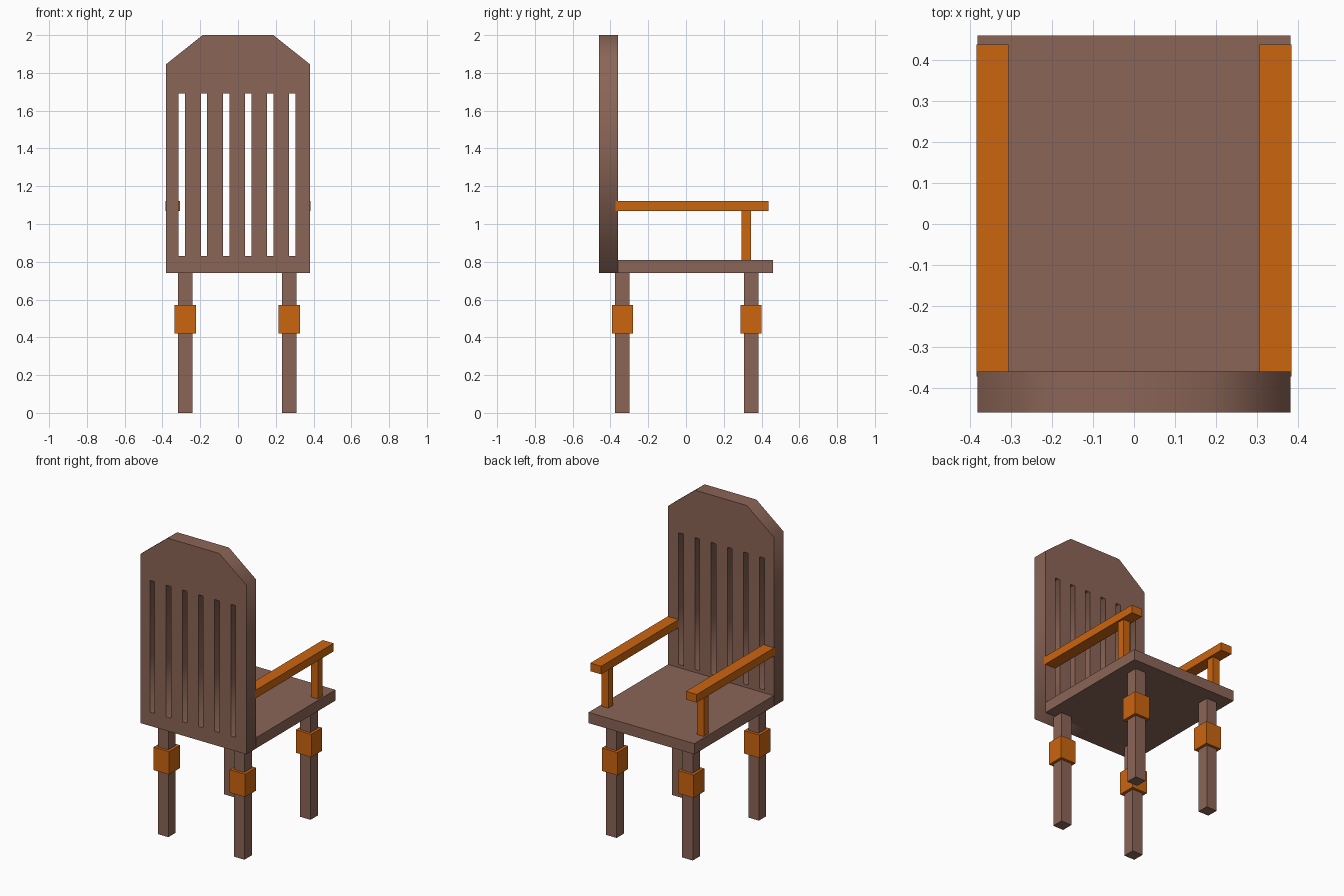
import bpy

if "Cube" in bpy.data.objects:
    bpy.data.objects.remove(bpy.data.objects["Cube"])


def material(name, color):
    m = bpy.data.materials.new(name)
    m.diffuse_color = color
    m.use_nodes = True
    m.node_tree.nodes["Principled BSDF"].inputs["Base Color"].default_value = m.diffuse_color
    return m


brown = material("brown_wood", (0.26, 0.13, 0.095, 1))
orange = material("orange_wood", (0.60, 0.13, 0.005, 1))


def box(name, x, y, z, mat):
    """Box from (min, max) ranges."""
    bpy.ops.mesh.primitive_cube_add(size=1, location=[(a + b) / 2 for a, b in (x, y, z)])
    o = bpy.context.object
    o.name = name
    o.scale = [b - a for a, b in (x, y, z)]
    bpy.ops.object.transform_apply(location=False, rotation=False, scale=True)
    o.data.materials.append(mat)
    return o


def around(c, half):
    return (c - half, c + half)


# Backrest: clipped-corner panel with six through slots, as a filled extruded curve
def add_loop(curve, points):
    s = curve.splines.new('POLY')
    s.points.add(len(points) - 1)
    for p, (x, z) in zip(s.points, points):
        p.co = (x, z, 0, 1)
    s.use_cyclic_u = True


panel = bpy.data.curves.new("backrest", 'CURVE')
panel.dimensions = '2D'
panel.fill_mode = 'BOTH'
panel.extrude = 0.05
add_loop(panel, [(-0.382, 0.74), (0.382, 0.74), (0.382, 1.845),
                 (0.187, 2.0), (-0.187, 2.0), (-0.382, 1.845)])
for i in range(6):
    x0, x1 = around(-0.297 + 0.117 * i, 0.017)
    add_loop(panel, [(x0, 0.83), (x0, 1.69), (x1, 1.69), (x1, 0.83)])
backrest = bpy.data.objects.new("backrest", panel)
bpy.context.collection.objects.link(backrest)
backrest.location.y = -0.41
backrest.rotation_euler.x = 1.5707963
panel.materials.append(brown)
bpy.ops.object.select_all(action='DESELECT')
backrest.select_set(True)
bpy.context.view_layer.objects.active = backrest
bpy.ops.object.convert(target='MESH')

# Seat
box("seat", (-0.382, 0.382), (-0.36, 0.46), (0.74, 0.81), brown)

for side, s in (("left", -1), ("right", 1)):
    # Armrest and its support post
    box(side + "_armrest", around(s * 0.345, 0.039), (-0.372, 0.438), (1.07, 1.123), orange)
    box(side + "_arm_post", around(s * 0.345, 0.025), around(0.32, 0.025), (0.81, 1.07), orange)
    # Legs with square collars
    for end, y in (("front", -0.337), ("rear", 0.345)):
        x = s * 0.275 - 0.004
        box(f"{end}_{side}_leg", around(x, 0.038), around(y, 0.038), (0, 0.74), brown)
        box(f"{end}_{side}_leg_collar", around(x, 0.056), around(y, 0.056), (0.42, 0.57), orange)
